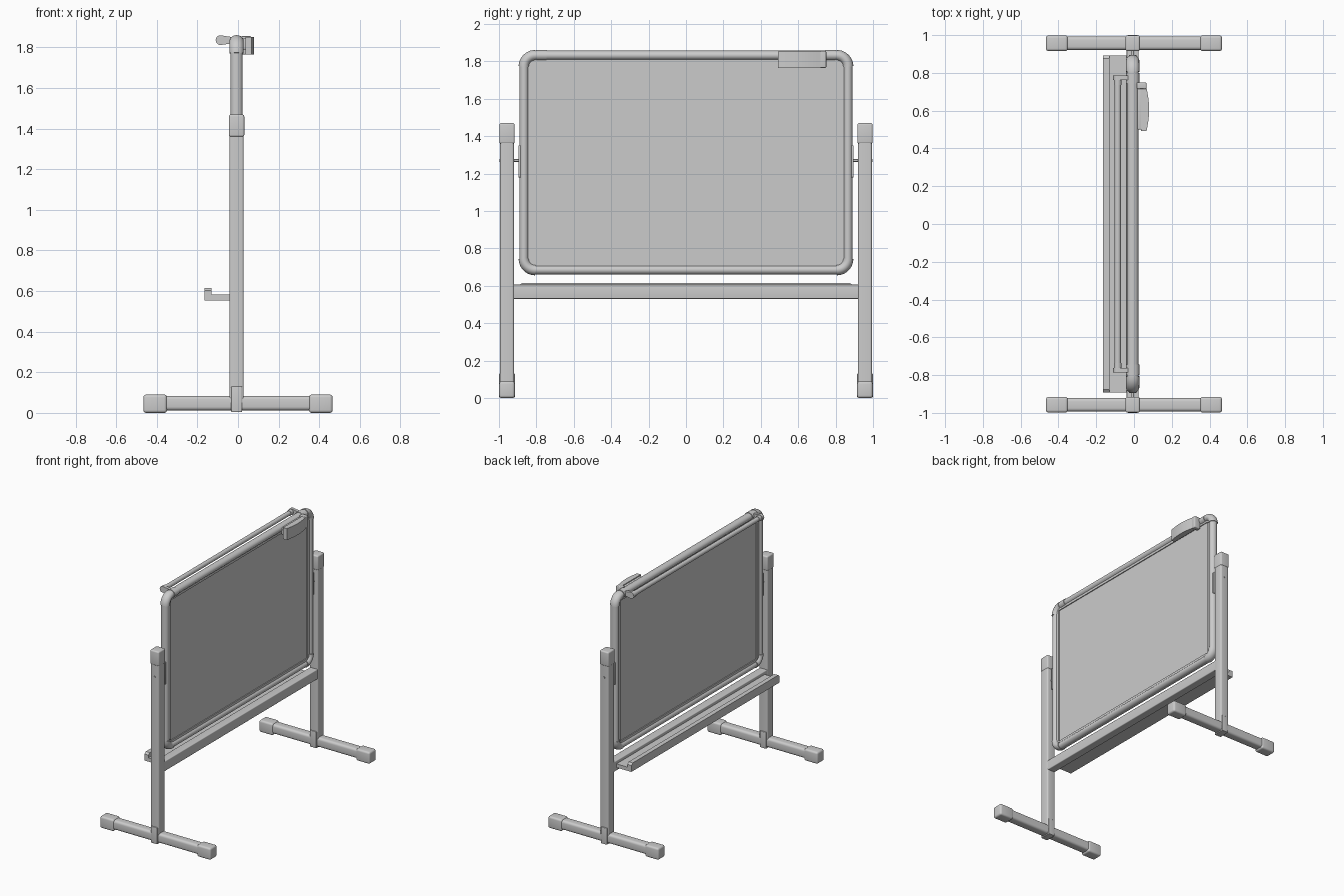
import bpy, bmesh, math
from mathutils import Vector

if "Cube" in bpy.data.objects:
    bpy.data.objects.remove(bpy.data.objects["Cube"])

XC = -0.007                     # plane of posts and board
FY, ZB, ZT = 0.866, 0.685, 1.832  # frame tube centre lines
R = 0.06                        # corner radius


def finish(name, bm, smooth=True):
    bmesh.ops.recalc_face_normals(bm, faces=bm.faces)
    me = bpy.data.meshes.new(name)
    bm.to_mesh(me)
    bm.free()
    ob = bpy.data.objects.new(name, me)
    bpy.context.collection.objects.link(ob)
    if smooth:
        bpy.ops.object.select_all(action='DESELECT')
        ob.select_set(True)
        bpy.context.view_layer.objects.active = ob
        bpy.ops.object.shade_smooth_by_angle(angle=math.radians(35))
    return ob


def box(name, x, y, z, bevel=0.0, axis=None, seg=4):
    """Box from ranges; bevels all edges, or only those along one axis."""
    bm = bmesh.new()
    bmesh.ops.create_cube(bm, size=1)
    for v in bm.verts:
        v.co = Vector([(r[0] + r[1]) / 2 + c * (r[1] - r[0]) for r, c in zip((x, y, z), v.co)])
    if bevel:
        edges = [e for e in bm.edges if axis is None
                 or abs((e.verts[0].co - e.verts[1].co)[axis]) > 1e-6]
        bmesh.ops.bevel(bm, geom=edges, offset=bevel, segments=seg, profile=0.5, affect='EDGES')
    return finish(name, bm)


def sweep(name, path, rx, rp, n=20):
    """Oval tube along a path lying in a plane of constant x."""
    bm = bmesh.new()
    path = [Vector(p) for p in path]
    rings = []
    for i, p in enumerate(path):
        t = (path[min(i + 1, len(path) - 1)] - path[max(i - 1, 0)]).normalized()
        side = t.cross(Vector((1, 0, 0)))
        rings.append([bm.verts.new(p + Vector((rx * math.cos(a), 0, 0)) + side * rp * math.sin(a))
                      for a in (2 * math.pi * k / n for k in range(n))])
    for a, b in zip(rings, rings[1:]):
        for k in range(n):
            bm.faces.new((a[k], a[(k + 1) % n], b[(k + 1) % n], b[k]))
    bm.faces.new(rings[0])
    bm.faces.new(rings[-1])
    return finish(name, bm)


def prism(name, pts, lo, hi, place):
    """Extrude a 2D outline between lo and hi."""
    bm = bmesh.new()
    a = [bm.verts.new(place(u, v, lo)) for u, v in pts]
    b = [bm.verts.new(place(u, v, hi)) for u, v in pts]
    n = len(pts)
    for k in range(n):
        bm.faces.new((a[k], a[(k + 1) % n], b[(k + 1) % n], b[k]))
    bm.faces.new(a)
    bm.faces.new(b)
    return finish(name, bm)


def rng(c, h):
    return (c - h, c + h)


for s, side in ((1, "right"), (-1, "left")):
    y = s * 0.957
    # foot, end caps and strap
    box(f"foot_{side}", (-0.45, 0.45), rng(y, 0.036), (0.012, 0.084), 0.018, 0)
    for t, end in ((1, "back"), (-1, "front")):
        box(f"foot_cap_{side}_{end}", sorted((t * 0.35, t * 0.466)), rng(y, 0.0415),
            (0.0, 0.09), 0.014)
    box(f"foot_strap_{side}", rng(XC, 0.027), rng(y, 0.043), (0.004, 0.13), 0.004)
    # upright post and cap
    box(f"post_{side}", rng(XC, 0.035), rng(y, 0.037), (0.05, 1.44), 0.01, 2)
    box(f"post_cap_{side}", rng(XC, 0.038), rng(y, 0.041), (1.36, 1.47), 0.01)
    # pivot plate and bolt
    box(f"pivot_plate_{side}", rng(XC, 0.02), rng(s * 0.888, 0.008), (1.18, 1.35), 0.003)
    sweep(f"pivot_bolt_{side}", [(XC, s * 0.87, 1.27), (XC, s * 0.998, 1.27)], 0.007, 0.007, 12)
    # side frame tube
    sweep(f"frame_side_{side}", [(XC, s * FY, ZB + R - .01), (XC, s * FY, ZT - R + .01)], 0.03, 0.0255)
    # corner elbows
    for t, zc, end in ((1, ZT - R, "top"), (-1, ZB + R, "bottom")):
        arc = [(XC, s * (FY - R + R * math.cos(a)), zc + t * R * math.sin(a))
               for a in (math.pi / 2 * k / 10 for k in range(11))]
        sweep(f"elbow_{side}_{end}", arc, 0.035, 0.029)
    # collar on top tube, with arm carrying the paper rod
    sweep(f"collar_{side}", [(XC, s * 0.745, ZT), (XC, s * 0.80, ZT)], 0.035, 0.029)
    pts = [(-0.086 + 0.024 * math.cos(a), 1.836 + 0.024 * math.sin(a))
           for a in (math.pi / 2 + math.pi * k / 10 for k in range(11))]
    prism(f"rod_arm_{side}", pts + [(-0.02, 1.822), (-0.02, 1.85)], s * 0.762, s * 0.785,
          lambda u, v, w: (u, w, v))
    sweep(f"rod_end_{side}", [(-0.086, s * 0.735, 1.836), (-0.086, s * 0.765, 1.836)], 0.02, 0.02)

# top and bottom frame tubes, paper rod
for name, z in (("top", ZT), ("bottom", ZB)):
    sweep(f"frame_{name}", [(XC, -FY + R - .01, z), (XC, FY - R + .01, z)], 0.03, 0.0255)
sweep("paper_rod", [(-0.086, -0.765, 1.836), (-0.086, 0.765, 1.836)], 0.017, 0.017)

# board panel and inner trim
box("board", rng(XC, 0.01), rng(0, 0.86), (0.69, 1.828), 0.02, 0)
for s, side in ((1, "right"), (-1, "left")):
    box(f"trim_{side}", rng(XC, 0.017), rng(s * 0.835, 0.014), (0.70, 1.82))
for z, end in ((0.714, "bottom"), (1.803, "top")):
    box(f"trim_{end}", rng(XC, 0.017), rng(0, 0.84), rng(z, 0.01))

# cross rail between the posts
box("cross_rail", rng(XC, 0.032), rng(0, 0.925), (0.53, 0.606), 0.006, 1)

# pen tray: shelf and chamfered lip
box("tray_shelf", (-0.164, -0.035), rng(0, 0.892), (0.554, 0.582))
prism("tray_lip", [(-0.892, 0.56), (0.892, 0.56), (0.892, 0.603), (0.875, 0.616),
                   (-0.875, 0.616), (-0.892, 0.603)], -0.164, -0.13,
      lambda u, v, w: (w, u, v))

# eraser with bowed outer face, plus its holder
bow = [(0.055 + 0.025 * math.sin(math.pi * (0.15 + 0.7 * k / 10)), 0.492 + 0.228 * k / 10)
       for k in range(11)]
prism("eraser", bow + [(0.036, 0.72), (0.036, 0.492)], 1.765, 1.852, lambda u, v, w: (u, v, w))
box("eraser_holder", (0.015, 0.042), (0.50, 0.745), (1.79, 1.845), 0.006)
box("eraser_clip", (0.015, 0.066), (0.715, 0.75), (1.765, 1.856), 0.006)
